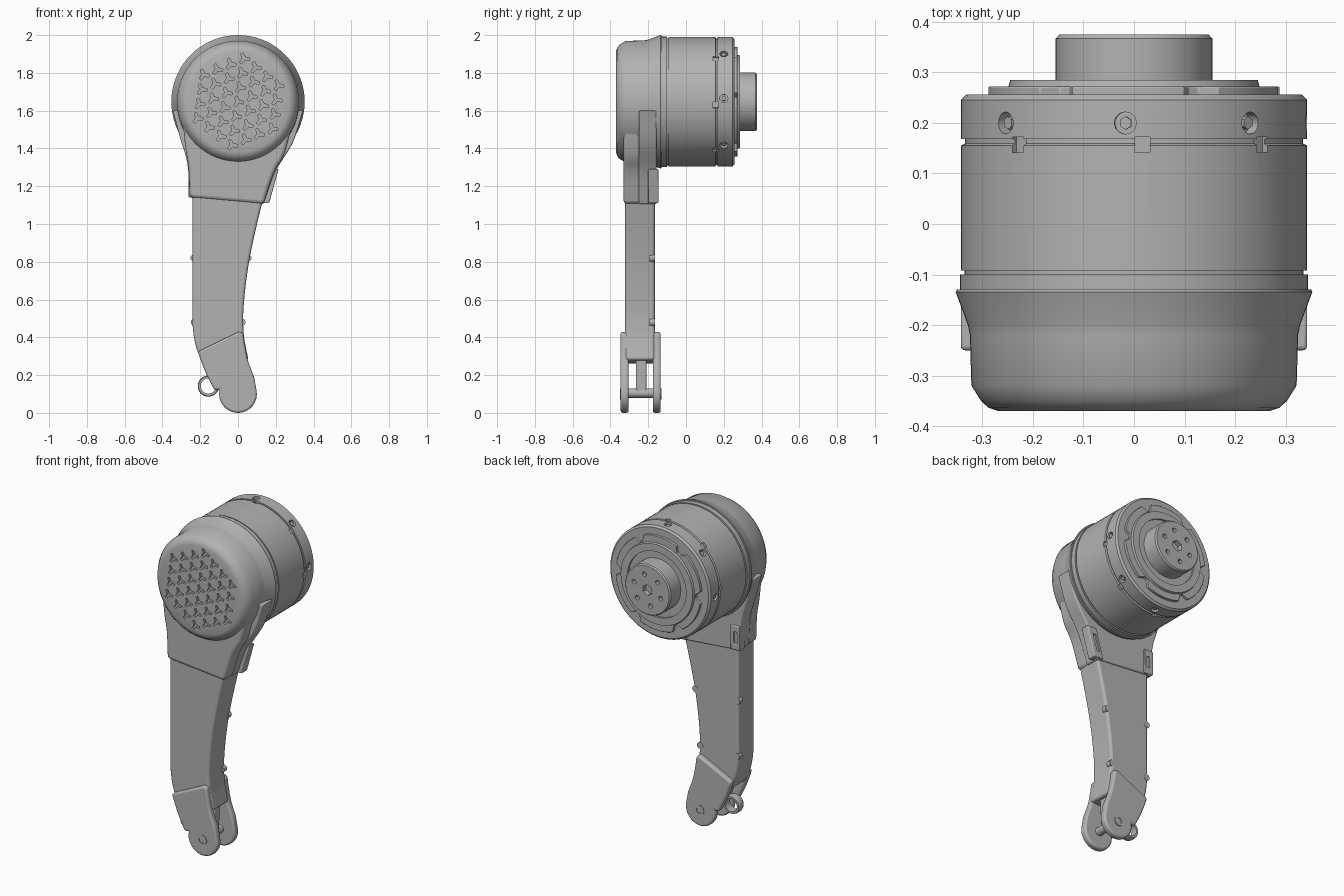
import bpy, bmesh
from math import sin, cos, pi, radians, hypot
from mathutils import Matrix, Vector

if "Cube" in bpy.data.objects:
    bpy.data.objects.remove(bpy.data.objects["Cube"], do_unlink=True)

grey = bpy.data.materials.new("warm_grey_metal")
grey.use_nodes = True
COLOUR = (0.45, 0.45, 0.45, 1)
grey.diffuse_color = COLOUR
grey.node_tree.nodes["Principled BSDF"].inputs["Base Color"].default_value = COLOUR

AXIS_Z = 1.647   # height of the motor axis
RADIUS = 0.343   # motor housing radius


def finish(name, bm, bevel=0.0):
    bmesh.ops.recalc_face_normals(bm, faces=bm.faces)
    mesh = bpy.data.meshes.new(name)
    bm.to_mesh(mesh)
    bm.free()
    mesh.materials.append(grey)
    obj = bpy.data.objects.new(name, mesh)
    bpy.context.collection.objects.link(obj)
    if bevel:
        mod = obj.modifiers.new("rounded_edges", 'BEVEL')
        mod.width, mod.segments = bevel, 3
        mod.limit_method, mod.angle_limit = 'ANGLE', radians(40)
    smooth(obj)
    return obj


def smooth(obj):
    bpy.ops.object.select_all(action='DESELECT')
    obj.select_set(True)
    bpy.context.view_layer.objects.active = obj
    bpy.ops.object.shade_smooth_by_angle(angle=radians(32))


def add_prism(bm, outline, y0, y1):
    """Extrude an x-z outline along y."""
    a = [bm.verts.new((x, y0, z)) for x, z in outline]
    b = [bm.verts.new((x, y1, z)) for x, z in outline]
    bm.faces.new(a)
    bm.faces.new(b[::-1])
    for i in range(len(a)):
        j = (i + 1) % len(a)
        bm.faces.new((a[i], b[i], b[j], a[j]))


def prism(name, outline, y0, y1, bevel=0.0):
    bm = bmesh.new()
    add_prism(bm, outline, y0, y1)
    return finish(name, bm, bevel)


def lathe(name, profile, centre=(0, AXIS_Z), closed=False):
    """Spin (radius, y) points about an axis parallel to y."""
    bm = bmesh.new()
    vs = [bm.verts.new((centre[0] + r, y, centre[1])) for r, y in profile]
    pairs = list(zip(vs, vs[1:])) + ([(vs[-1], vs[0])] if closed else [])
    edges = [bm.edges.new(p) for p in pairs]
    bmesh.ops.spin(bm, geom=vs + edges, cent=(centre[0], 0, centre[1]),
                   axis=(0, 1, 0), angle=2 * pi, steps=72)
    bmesh.ops.remove_doubles(bm, verts=bm.verts, dist=0.0002)
    return finish(name, bm)


def add_cylinder(bm, matrix, r, depth, sides=16):
    bmesh.ops.create_cone(bm, cap_ends=True, segments=sides, radius1=r,
                          radius2=r, depth=depth, matrix=matrix)


def carve(obj, bm):
    cutter = finish("cutter", bm)
    cutter.hide_render = True
    mod = obj.modifiers.new("carve", 'BOOLEAN')
    mod.operation, mod.solver, mod.object = 'DIFFERENCE', 'EXACT', cutter
    bpy.context.view_layer.objects.active = obj
    bpy.ops.object.modifier_apply(modifier=mod.name)
    bpy.data.objects.remove(cutter, do_unlink=True)
    smooth(obj)


def spline(points, steps=6):
    """Smooth open curve through the points."""
    p = [Vector(q) for q in points]
    p = [2 * p[0] - p[1]] + p + [2 * p[-1] - p[-2]]
    out = []
    for a, b, c, d in zip(p, p[1:], p[2:], p[3:]):
        for s in range(steps):
            t = s / steps
            out.append(0.5 * (2 * b + (c - a) * t + (2 * a - 5 * b + 4 * c - d) * t * t
                              + (3 * b - a - 3 * c + d) * t ** 3))
    return [tuple(v) for v in out] + [tuple(p[-2])]


def around_axis(angle, y, r):
    return (Matrix.Translation((0, y, AXIS_Z)) @ Matrix.Rotation(angle, 4, 'Y')
            @ Matrix.Translation((0, 0, r)))


ALONG_Y = Matrix.Rotation(pi / 2, 4, 'X')

# Front cap with flared rim
cap = lathe("front_cap", [(0, -.37), (.27, -.37), (.288, -.364), (.303, -.35), (.322, -.32),
                          (.325, -.22), (.329, -.2), (.353, -.135), (.351, -.13), (0, -.13)])

# Three-armed vent recesses on a triangular grid
vents = bmesh.new()
STEP, TILT, HALF, ARM = 0.077, radians(22), 0.0065, 0.03
for i in range(-4, 5):
    for j in range(-4, 5):
        u, v = STEP * (i + j / 2), STEP * j * sin(pi / 3)
        if hypot(u, v) > 0.236:
            continue
        x, z = u * cos(TILT) - v * sin(TILT), u * sin(TILT) + v * cos(TILT) + AXIS_Z
        star = []
        for k in range(3):
            a = TILT + pi / 2 + k * 2 * pi / 3
            for side in (-1, 1):
                star.append((x + ARM * cos(a) - side * HALF * sin(a),
                             z + ARM * sin(a) + side * HALF * cos(a)))
            b = a + pi / 3
            star.append((x + 1.5 * HALF * cos(b), z + 1.5 * HALF * sin(b)))
        add_prism(vents, star, -.4, -.357)
carve(cap, vents)

# Motor housing with grooves
drum = lathe("motor_housing", [(0, -.14), (.345, -.14), (.345, -.1), (.336, -.1), (.336, -.092),
                               (RADIUS, -.092), (RADIUS, .155), (.335, .159), (.335, .168),
                               (RADIUS, .168), (RADIUS, .246), (.332, .256), (0, .256)])

# Radial screw wells and small notches round the rear band
wells = bmesh.new()
for k in range(8):
    add_cylinder(wells, around_axis(k * pi / 4 - .05, .2, RADIUS), .022, .05, 12)
    bmesh.ops.create_cube(wells, size=.03,
                          matrix=around_axis(k * pi / 4 + .05, .157, RADIUS + .002))
carve(drum, wells)
bolts = bmesh.new()
for k in range(8):
    add_cylinder(bolts, around_axis(k * pi / 4 - .05, .2, RADIUS - .018), .013, .024, 6)
finish("band_screws", bolts)

# Notched rear plate and its inner collar
plate = []
for k in range(72):
    r = .255 if k % 12 in (0, 1) else .29
    a = 2 * pi * k / 72
    plate.append((r * cos(a), AXIS_Z + r * sin(a)))
prism("rear_plate", plate, .25, .272, .003)
lathe("bearing_ring", [(.2, .25), (.255, .25), (.245, .285), (.2, .285)], closed=True)

# Output hub with bolt holes
hub = lathe("output_hub", [(0, .25), (.155, .25), (.155, .367), (.148, .375), (0, .375)])
holes = bmesh.new()
for k in range(6):
    a = k * pi / 3 + .3
    spot = Matrix.Translation((.095 * cos(a), .375, AXIS_Z + .095 * sin(a)))
    add_cylinder(holes, spot @ ALONG_Y, .014, .04)
add_cylinder(holes, Matrix.Translation((0, .375, AXIS_Z)) @ ALONG_Y, .034, .06, 6)
carve(hub, holes)

# Neck shell: shoulders behind, narrower face in front
shoulder = (spline([(-.345, 1.6), (-.305, 1.45), (-.268, 1.32), (-.255, 1.14)])
            + spline([(.135, 1.105), (.2, 1.28), (.29, 1.43), (.345, 1.6)]))
prism("neck_shell", shoulder, -.25, -.155, .008)
face = (spline([(-.29, 1.52), (-.278, 1.4), (-.262, 1.3), (-.255, 1.14)])
        + spline([(.135, 1.105), (.19, 1.27), (.245, 1.37), (.285, 1.52)]))
prism("neck_front", face, -.33, -.24, .02)

# Slotted side tabs at the back of the neck
for x0, x1, low, name in ((-.262, -.2, 1.14, "right_tab"), (.1, .165, 1.11, "left_tab")):
    lean = 0 if x0 < 0 else .05
    tab = prism(name, [(x0, low), (x1, low), (x1 + lean, 1.29), (x0 + lean, 1.29)],
                -.2, -.146, .008)
    slot = bmesh.new()
    mid = (x0 + x1) / 2
    add_prism(slot, [(mid - .01, low + .04), (mid + .01, low + .04),
                     (mid + .01 + lean * .6, 1.25), (mid - .01 + lean * .6, 1.25)], -.156, -.13)
    carve(tab, slot)

# Leg beam
leg = (spline([(-.24, 1.35), (-.24, 1.0), (-.24, .6), (-.24, .46), (-.222, .35), (-.185, .26)])
       + spline([(.055, .28), (.03, .42), (.031, .58), (.062, .82), (.125, 1.1), (.19, 1.35)]))
prism("leg_beam", leg, -.322, -.165, .014)

# Screws along the rear edges of the leg
screws = bmesh.new()
for x, z in ((-.232, .82), (.052, .82), (-.23, .48), (.02, .48)):
    add_cylinder(screws, Matrix.Translation((x, -.178, z)) @ ALONG_Y, .02, .03, 12)
add_cylinder(screws, Matrix.Translation((-.02, -.164, 1.22)) @ ALONG_Y, .01, .01, 12)
finish("leg_screws", screws)

# Foot fork: two cheeks, pivot pin, tongue and ring
toe = [(.1 * cos(a), .1 + .1 * sin(a)) for a in (radians(10 - 12 * k) for k in range(18))]
cheek = ([(-.212, .325), (.008, .432), (.028, .42)]
         + spline([(.034, .37), (.052, .28), (.085, .19)]) + toe
         + spline([(-.125, .12), (-.17, .21), (-.205, .3)]))
for name, y0, y1, outer in (("front_cheek", -.346, -.304, -.346), ("back_cheek", -.176, -.134, -.134)):
    prism(name, cheek, y0, y1, .014)
    lathe(name + "_pivot_cap", [(.02, outer - .004), (.03, outer - .004), (.03, outer + .004),
                                (.02, outer + .004)], (0, .1), closed=True)
lathe("pivot_pin", [(0, -.32), (.025, -.32), (.025, -.16), (0, -.16)], (0, .105))
prism("tongue", [(-.17, .32), (.03, .32), (.02, .1), (-.03, .09), (-.12, .15)], -.265, -.21, .008)
lathe("cable_ring", [(.04, -.262), (.052, -.262), (.056, -.25), (.056, -.225), (.052, -.213),
                     (.04, -.213)], (-.157, .142), closed=True)
